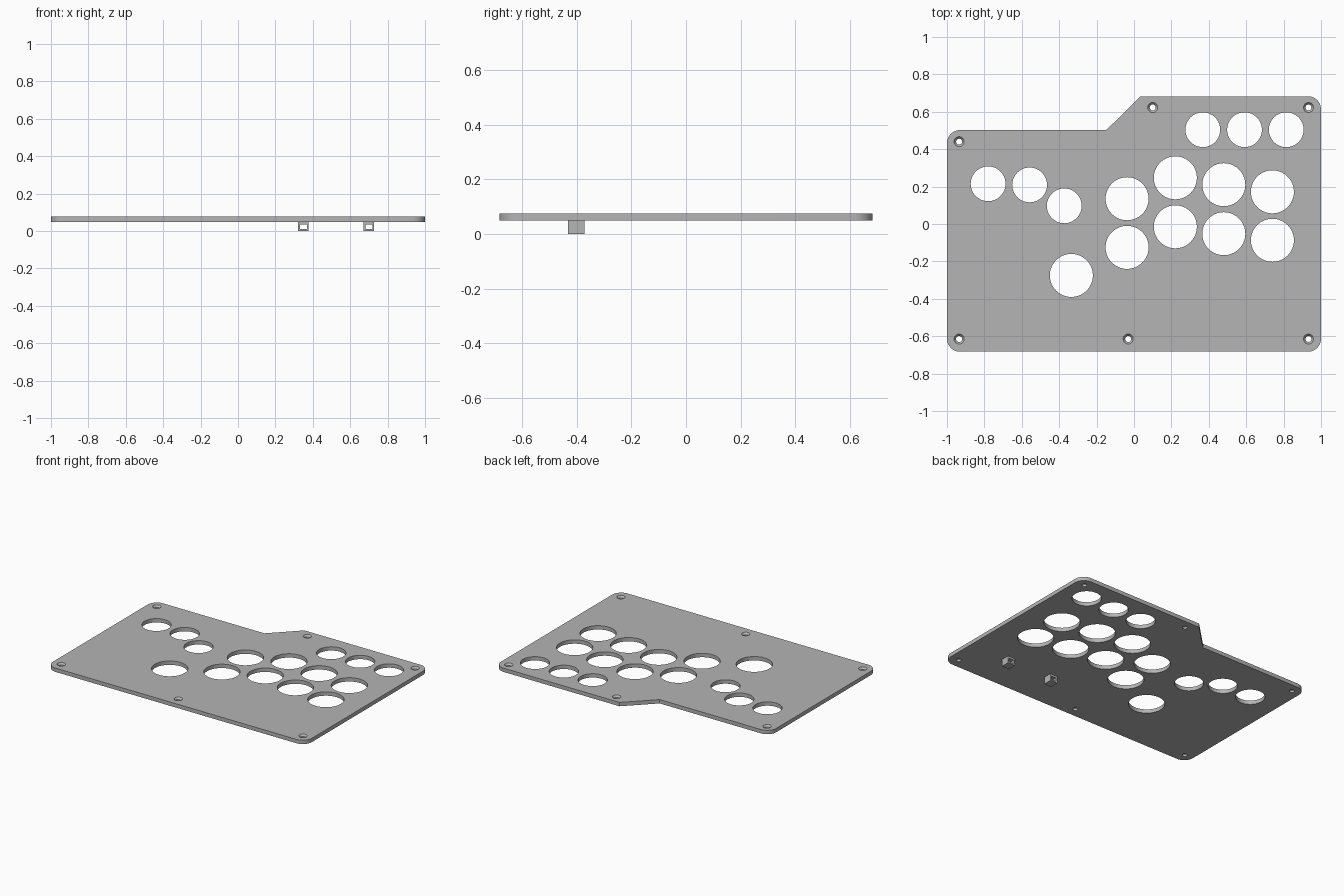
import bpy, bmesh, math
from mathutils import Vector

cube = bpy.data.objects.get("Cube")
if cube:
    bpy.data.objects.remove(cube, do_unlink=True)

GREY = (0.46, 0.46, 0.46, 1)
grey = bpy.data.materials.new("plate grey")
grey.use_nodes = True
grey.diffuse_color = GREY
grey.node_tree.nodes["Principled BSDF"].inputs["Base Color"].default_value = GREY

BOTTOM, TOP = 0.049, 0.076


def finish(name, bm):
    bmesh.ops.recalc_face_normals(bm, faces=bm.faces)
    mesh = bpy.data.meshes.new(name)
    bm.to_mesh(mesh)
    bm.free()
    mesh.materials.append(grey)
    obj = bpy.data.objects.new(name, mesh)
    bpy.context.collection.objects.link(obj)
    return obj


def lathe(bm, x, y, profile, segments):
    """Closed solid of stacked circles; profile is (radius, z) from below."""
    rings = []
    for r, z in profile:
        angles = [math.tau * i / segments for i in range(segments)]
        rings.append([bm.verts.new((x + r * math.cos(a), y + r * math.sin(a), z)) for a in angles])
    for low, high in zip(rings, rings[1:]):
        for i in range(segments):
            j = (i + 1) % segments
            bm.faces.new((low[i], low[j], high[j], high[i]))
    bm.faces.new(rings[0][::-1])
    bm.faces.new(rings[-1])


def rounded(corners):
    """Outline points, with an arc at each corner that has a radius."""
    points = []
    for i, (x, y, r) in enumerate(corners):
        p = Vector((x, y))
        if r == 0:
            points.append(p)
            continue
        before = (Vector(corners[i - 1][:2]) - p).normalized()
        after = (Vector(corners[(i + 1) % len(corners)][:2]) - p).normalized()
        centre = p + (before + after) * r
        for k in range(13):
            t = math.pi / 2 * k / 12
            points.append(centre - after * r * math.cos(t) - before * r * math.sin(t))
    return points


# Plate body with the stepped back edge
R = 0.07
outline = rounded([(-1, -0.683, R), (1, -0.683, R), (1, 0.683, R),
                   (0.035, 0.683, 0), (-0.148, 0.502, 0), (-1, 0.502, R)])
bm = bmesh.new()
face = bm.faces.new([bm.verts.new((p.x, p.y, BOTTOM)) for p in outline])
extruded = bmesh.ops.extrude_face_region(bm, geom=[face])["geom"]
bmesh.ops.translate(bm, vec=(0, 0, TOP - BOTTOM),
                    verts=[v for v in extruded if isinstance(v, bmesh.types.BMVert)])
plate = finish("top_plate", bm)

# Button holes and countersunk screw holes
large = [(-0.037, 0.135), (-0.037, -0.125), (0.221, 0.247), (0.221, -0.015), (0.48, 0.21),
         (0.48, -0.052), (0.74, 0.172), (0.74, -0.087), (-0.335, -0.275)]
small = [(-0.78, 0.215), (-0.558, 0.209), (-0.373, 0.097),
         (0.368, 0.504), (0.591, 0.504), (0.814, 0.504)]
screws = [(-0.935, 0.44), (0.1, 0.623), (0.933, 0.623),
          (-0.935, -0.615), (-0.031, -0.615), (0.933, -0.615)]
bm = bmesh.new()
for places, radius in ((large, 0.115), (small, 0.093)):
    for x, y in places:
        lathe(bm, x, y, [(radius, 0), (radius, 0.15)], 64)
for x, y in screws:
    lathe(bm, x, y, [(0.016, 0), (0.016, TOP - 0.013), (0.027, TOP), (0.027, 0.15)], 32)
cutter = finish("hole_cutter", bm)
cutter.hide_render = True

cut = plate.modifiers.new("holes", "BOOLEAN")
cut.operation = "DIFFERENCE"
cut.solver = "EXACT"
cut.object = cutter
bpy.context.view_layer.objects.active = plate
bpy.ops.object.modifier_apply(modifier=cut.name)
bpy.data.objects.remove(cutter, do_unlink=True)

bpy.ops.object.select_all(action="DESELECT")
plate.select_set(True)
bpy.ops.object.shade_smooth_by_angle(angle=math.radians(30))


# Cable tie loops under the plate, open from front to back
def tie_loop(name, x):
    def rectangle(half, low, high, y):
        return [bm.verts.new((x + sx * half, y, z))
                for sx, z in ((-1, low), (1, low), (1, high), (-1, high))]

    bm = bmesh.new()
    front, back = -0.432, -0.372
    loops = [rectangle(0.028, 0, BOTTOM, front), rectangle(0.028, 0, BOTTOM, back),
             rectangle(0.019, 0.01, 0.035, back), rectangle(0.019, 0.01, 0.035, front)]
    for k in range(4):
        a, b = loops[k], loops[(k + 1) % 4]
        for i in range(4):
            j = (i + 1) % 4
            bm.faces.new((a[i], a[j], b[j], b[i]))
    finish(name, bm)


tie_loop("tie_loop_inner", 0.35)
tie_loop("tie_loop_outer", 0.70)
